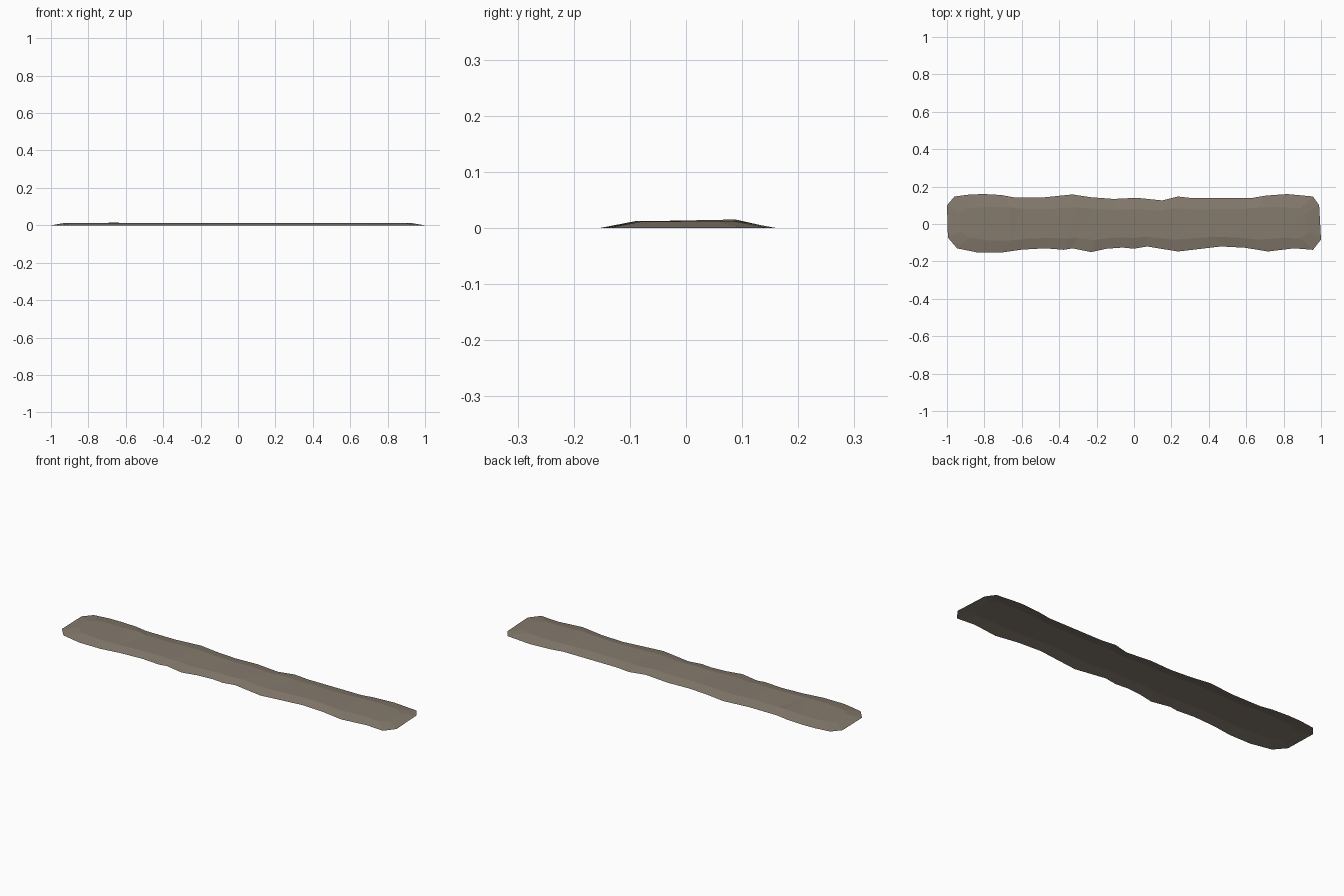
import bpy, bmesh, random

if "Cube" in bpy.data.objects:
    bpy.data.objects.remove(bpy.data.objects["Cube"])
random.seed(4)

# Ragged ground outline, clockwise from the left end
OUTLINE = [
    (-1, .10), (-.96, .147), (-.875, .158), (-.80, .16), (-.71, .155), (-.645, .143),
    (-.475, .143), (-.33, .158), (-.23, .143), (-.11, .134), (.015, .14), (.15, .126),
    (.235, .147), (.315, .138), (.63, .139), (.705, .152), (.82, .16), (.957, .147),
    (.99, .10), (1, -.083), (.957, -.138), (.855, -.13), (.717, -.147), (.594, -.127),
    (.465, -.12), (.235, -.147), (.07, -.12), (0, -.132), (-.06, -.126), (-.145, -.132),
    (-.23, -.15), (-.33, -.13), (-.375, -.138), (-.475, -.13), (-.60, -.137),
    (-.71, -.153), (-.834, -.153), (-.946, -.13), (-.995, -.073)]

bm = bmesh.new()

# Outer rim on the ground and raised inner rim
outer = [bm.verts.new((x, y, 0)) for x, y in OUTLINE]
inner = [bm.verts.new((x * .93, y * .57, random.uniform(.0112, .0128))) for x, y in OUTLINE]
inner[4].co.z = .015
n = len(OUTLINE)

# Sloping bank all round, then the flat top; the underside is open
for i in range(n):
    j = (i + 1) % n
    bm.faces.new((outer[j], outer[i], inner[i], inner[j]))
bmesh.ops.triangulate(bm, faces=[bm.faces.new(inner[::-1])])
for f in bm.faces:
    f.normal_update()
    if f.normal.z < 0:
        f.normal_flip()

mesh = bpy.data.meshes.new("dirt_strip")
bm.to_mesh(mesh)
bm.free()
strip = bpy.data.objects.new("dirt_strip", mesh)
bpy.context.collection.objects.link(strip)

mat = bpy.data.materials.new("grey brown earth")
mat.diffuse_color = (.235, .195, .153, 1)
mat.use_nodes = True
mat.node_tree.nodes["Principled BSDF"].inputs["Base Color"].default_value = mat.diffuse_color
mesh.materials.append(mat)
